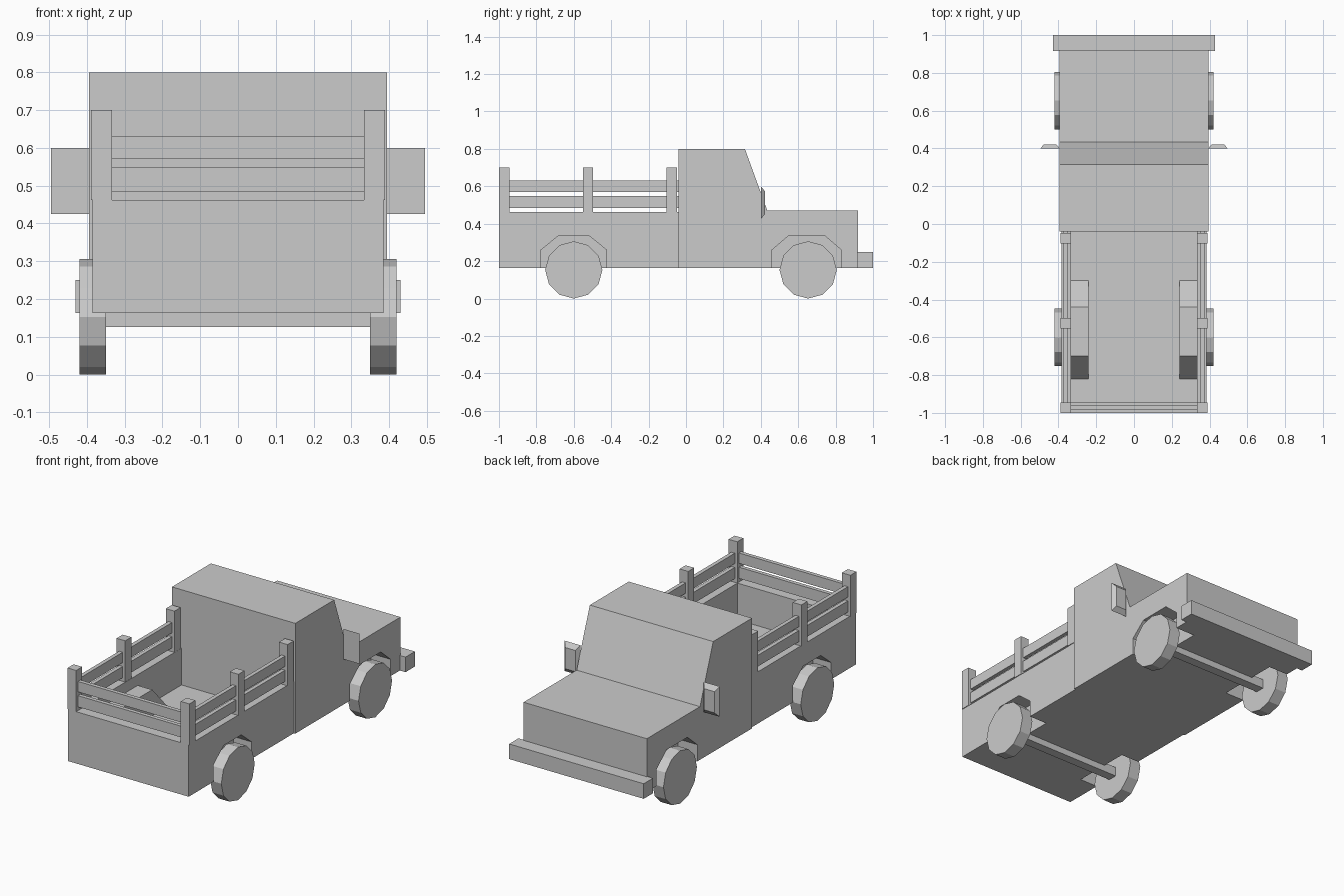
import bpy, bmesh
from math import pi
from mathutils import Matrix

if "Cube" in bpy.data.objects:
    bpy.data.objects.remove(bpy.data.objects["Cube"])

grey = bpy.data.materials.new("plain grey")
grey.use_nodes = True
grey.diffuse_color = (0.6, 0.6, 0.6, 1)
grey.node_tree.nodes["Principled BSDF"].inputs["Base Color"].default_value = (0.6, 0.6, 0.6, 1)


def finish(name, bm):
    bmesh.ops.recalc_face_normals(bm, faces=bm.faces)
    mesh = bpy.data.meshes.new(name)
    bm.to_mesh(mesh)
    bm.free()
    mesh.materials.append(grey)
    ob = bpy.data.objects.new(name, mesh)
    bpy.context.collection.objects.link(ob)
    return ob


def prism(name, profile, x0, x1):
    """Extrude a (y, z) outline along x."""
    bm = bmesh.new()
    face = bm.faces.new([bm.verts.new((x0, y, z)) for y, z in profile])
    ext = bmesh.ops.extrude_face_region(bm, geom=[face])["geom"]
    verts = [v for v in ext if isinstance(v, bmesh.types.BMVert)]
    bmesh.ops.translate(bm, verts=verts, vec=(x1 - x0, 0, 0))
    return finish(name, bm)


def box(name, x, y, z):
    """Box from (low, high) ranges."""
    return prism(name, [(y[0], z[0]), (y[1], z[0]), (y[1], z[1]), (y[0], z[1])], *x)


def cut(ob, cutter):
    mod = ob.modifiers.new("cut", "BOOLEAN")
    mod.operation = "DIFFERENCE"
    mod.solver = "EXACT"
    mod.object = cutter
    bpy.context.view_layer.objects.active = ob
    bpy.ops.object.modifier_apply(modifier=mod.name)


def span(side, inner, outer):
    return tuple(sorted((side * inner, side * outer)))


def arch(y0, y1, slope):
    """Six-sided wheel arch outline."""
    return [(y0, 0.1), (y0, 0.26), (y0 + slope, 0.337),
            (y1 - slope, 0.337), (y1, 0.26), (y1, 0.1)]


BASE, FLOOR, RAIL = 0.163, 0.25, 0.462
SIDES = {"left": 1, "right": -1}
SLATS = {"lower": (0.483, 0.548), "upper": (0.57, 0.63)}

# Cab with sloped windscreen and hood
cab = prism("cab_and_hood", [(-0.04, BASE), (-0.04, 0.8), (0.315, 0.8),
                             (0.435, 0.47), (0.92, 0.47), (0.92, BASE)], -0.394, 0.394)

# Open cargo bed
bed = box("cargo_bed", (-0.385, 0.385), (-1, -0.04), (BASE, RAIL))
hollow = box("bed_hollow", (-0.333, 0.333), (-0.945, 0.1), (FLOOR, 0.6))
cut(bed, hollow)
bpy.data.objects.remove(hollow)

# Wheel wells and arches
for name, s in SIDES.items():
    well = prism(name + "_wheel_well", [(-0.82, 0.2), (-0.82, FLOOR), (-0.7, 0.4),
                                        (-0.44, 0.4), (-0.3, FLOOR), (-0.3, 0.2)],
                 *span(s, 0.24, 0.335))
    rear = prism("rear_arch", arch(-0.775, -0.425, 0.095), *span(s, 0.27, 0.5))
    front = prism("front_arch", arch(0.46, 0.83, 0.09), *span(s, 0.27, 0.5))
    cut(bed, rear)
    cut(well, rear)
    cut(cab, front)
    bpy.data.objects.remove(rear)
    bpy.data.objects.remove(front)

# Stake posts, side slats and mirrors
for name, s in SIDES.items():
    for place, y in {"rear": -1, "middle": -0.552, "front": -0.103}.items():
        box(f"{name}_{place}_post", span(s, 0.334, 0.389), (y, y + 0.055), (RAIL, 0.7))
    for level, z in SLATS.items():
        box(f"{name}_{level}_slat", span(s, 0.35, 0.373), (-0.96, -0.04), z)
    mirror = box(name + "_mirror", span(s, 0.393, 0.495), (0.4, 0.422), (0.425, 0.6))
    for v in mirror.data.vertices:
        if v.co.y > 0.41:  # taper the forward face
            v.co.x = s * 0.447 + (v.co.x - s * 0.447) * 0.65
            v.co.z = 0.513 + (v.co.z - 0.513) * 0.7

# Tail slats
for level, z in SLATS.items():
    box(f"tail_{level}_slat", (-0.345, 0.345), (-0.983, -0.96), z)

# Front bumper
box("front_bumper", (-0.43, 0.43), (0.915, 1), (BASE, 0.25))

# Axles and twelve-sided wheels
for place, y in {"rear": -0.6, "front": 0.653}.items():
    box(place + "_axle", (-0.36, 0.36), (y - 0.027, y + 0.027), (0.126, 0.18))
    for name, s in SIDES.items():
        bm = bmesh.new()
        bmesh.ops.create_cone(bm, cap_ends=True, segments=12, radius1=0.153,
                              radius2=0.153, depth=0.07)
        bmesh.ops.transform(bm, verts=bm.verts, matrix=Matrix.Translation(
            (s * 0.385, y, 0.153)) @ Matrix.Rotation(pi / 2, 4, "Y"))
        finish(f"{place}_{name}_wheel", bm)
